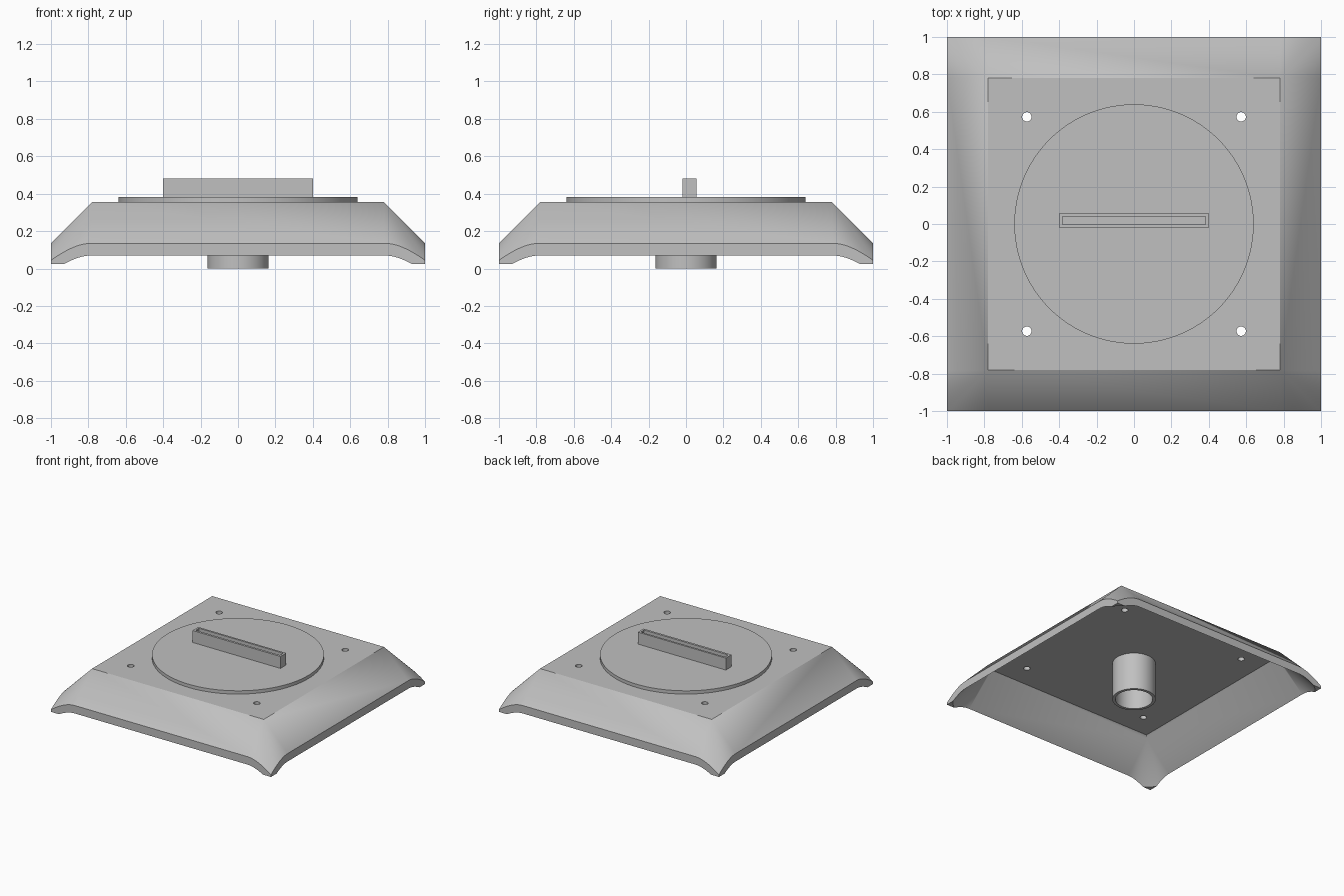
import bpy, bmesh, math

cube = bpy.data.objects.get("Cube")
if cube:
    bpy.data.objects.remove(cube, do_unlink=True)

# One grey for the whole model
GREY = (0.53, 0.53, 0.53, 1.0)
grey = bpy.data.materials.new("plain grey")
grey.use_nodes = True
grey.diffuse_color = GREY
grey.node_tree.nodes["Principled BSDF"].inputs["Base Color"].default_value = GREY

CORNER = 0.78      # centre of the conical corners
TOP = 0.355        # top of the tray
WALL = 0.046       # sheet thickness
FOOT = 0.025       # height of the flat feet


def finish(name, bm):
    bmesh.ops.recalc_face_normals(bm, faces=bm.faces)
    mesh = bpy.data.meshes.new(name)
    bm.to_mesh(mesh)
    bm.free()
    obj = bpy.data.objects.new(name, mesh)
    bpy.context.collection.objects.link(obj)
    mesh.materials.append(grey)
    return obj


def box(name, x, y, z):
    """Box from (low, high) ranges."""
    bm = bmesh.new()
    bmesh.ops.create_cube(bm, size=1)
    for v in bm.verts:
        for i, (lo, hi) in enumerate((x, y, z)):
            v.co[i] = hi if v.co[i] > 0 else lo
    return finish(name, bm)


def cylinder(name, radius, low, high, x=0, y=0, sides=96):
    bm = bmesh.new()
    bmesh.ops.create_cone(bm, cap_ends=True, segments=sides, radius1=radius,
                          radius2=radius, depth=high - low)
    bmesh.ops.translate(bm, verts=bm.verts, vec=(x, y, (low + high) / 2))
    return finish(name, bm)


def sloped_block(name, top_half, top_z, apex_z, low=-0.2, steps=28):
    """Block with 45 degree flanks and conical corners."""
    bm = bmesh.new()
    reach = apex_z - low
    for sx in (-1, 1):
        for sy in (-1, 1):
            bm.verts.new((sx * top_half, sy * top_half, top_z))
            if apex_z < top_z:
                bm.verts.new((sx * CORNER, sy * CORNER, apex_z))
            for i in range(steps + 1):
                a = math.pi / 2 * i / steps
                bm.verts.new((sx * (CORNER + reach * math.cos(a)),
                              sy * (CORNER + reach * math.sin(a)), low))
    bmesh.ops.convex_hull(bm, input=bm.verts)
    bmesh.ops.dissolve_limit(bm, angle_limit=0.002, verts=bm.verts, edges=bm.edges)
    return finish(name, bm)


def combine(obj, cutter, operation="DIFFERENCE"):
    mod = obj.modifiers.new("cut", "BOOLEAN")
    mod.operation = operation
    mod.solver = "EXACT"
    mod.object = cutter
    bpy.context.view_layer.objects.active = obj
    bpy.ops.object.modifier_apply(modifier=mod.name)
    bpy.data.objects.remove(cutter, do_unlink=True)


# Tray: sloped shell trimmed to a square with flat feet
tray = sloped_block("tray", CORNER, TOP, TOP)
combine(tray, box("trim", (-1, 1), (-1, 1), (FOOT, 1)), "INTERSECT")
inset = WALL * math.tan(math.pi / 8)
combine(tray, sloped_block("hollow", CORNER - inset, TOP - WALL,
                           TOP - WALL * math.sqrt(2)))

# Screw holes near the corners
for sx in (-1, 1):
    for sy in (-1, 1):
        combine(tray, cylinder("hole", 0.025, 0.2, 0.5, sx * 0.573, sy * 0.573, 32))

# Round plate on top
disc = cylinder("round_plate", 0.64, TOP, 0.382)

# Slotted bar
bar = box("slotted_bar", (-0.4, 0.4), (-0.02, 0.055), (0.375, 0.48))
combine(bar, box("slot", (-0.383, 0.383), (-0.002, 0.039), (0.382, 0.6)))

# Tube under the tray
tube = cylinder("tube", 0.163, 0, TOP - WALL / 2)
combine(tube, cylinder("bore", 0.14, -0.1, 0.5))

# Smooth shading with sharp edges kept
for obj in (tray, disc, tube):
    bpy.ops.object.select_all(action="DESELECT")
    obj.select_set(True)
    bpy.context.view_layer.objects.active = obj
    bpy.ops.object.shade_smooth_by_angle(angle=math.radians(25))
